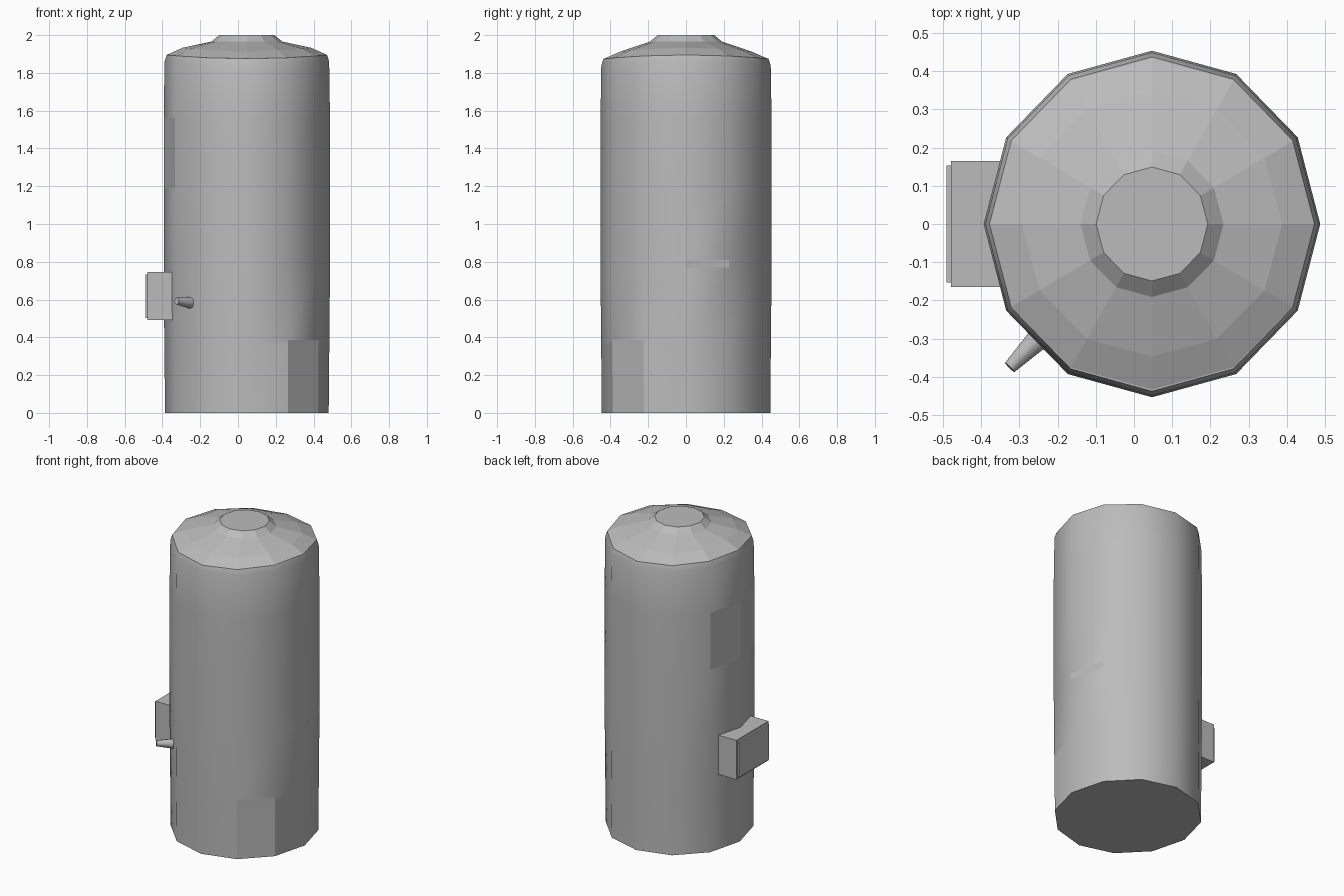
import bpy, bmesh, math
from mathutils import Vector

if "Cube" in bpy.data.objects:
    bpy.data.objects.remove(bpy.data.objects["Cube"], do_unlink=True)

SIDES = 12
CENTRE_X = 0.047

grey = bpy.data.materials.new("light_grey")
grey.use_nodes = True
colour = (0.5, 0.5, 0.5, 1)
grey.diffuse_color = colour
grey.node_tree.nodes["Principled BSDF"].inputs["Base Color"].default_value = colour


def finish(name, bm):
    bmesh.ops.recalc_face_normals(bm, faces=bm.faces)
    mesh = bpy.data.meshes.new(name)
    bm.to_mesh(mesh)
    bm.free()
    mesh.materials.append(grey)
    obj = bpy.data.objects.new(name, mesh)
    bpy.context.collection.objects.link(obj)
    return obj


def lathe(name, profile, wide, deep, dip=0.0):
    """Stack twelve-sided rings of (radius factor, height) and cap both ends."""
    bm = bmesh.new()
    rings = []
    for r, z in profile:
        ring = []
        for i in range(SIDES):
            a = math.tau * i / SIDES
            drop = dip * math.sin(a) ** 2 if 1.8 < z < 1.95 else 0
            ring.append(bm.verts.new((CENTRE_X + wide * r * math.cos(a),
                                      deep * r * math.sin(a), z - drop)))
        rings.append(ring)
    for low, high in zip(rings, rings[1:]):
        for i in range(SIDES):
            j = (i + 1) % SIDES
            bm.faces.new((low[i], low[j], high[j], high[i]))
    bm.faces.new(rings[0][::-1])
    bm.faces.new(rings[-1])
    return bm


# Tank wall: smooth, with a few flat access panels on single facets
wall = [(0.985, 0), (0.985, 0.035), (0.992, 0.36), (0.993, 0.385), (1, 0.77),
        (1, 0.81), (1, 1.19), (1, 1.56), (0.99, 1.86), (0.965, 1.895)]
bm = lathe("tank_wall", wall, 0.44, 0.453, 0.02)
panels = [(315, 0, 0.385), (165, 1.19, 1.56), (195, 1.19, 1.56), (15, 0.77, 0.81)]
for f in bm.faces:
    c = f.calc_center_median()
    angle = math.degrees(math.atan2(c.y, c.x - CENTRE_X)) % 360
    is_panel = any(abs(angle - a) < 5 and lo < c.z < hi for a, lo, hi in panels)
    f.smooth = len(f.verts) == 4 and not is_panel
for e in bm.edges:
    if any(len(f.verts) > 4 for f in e.link_faces):
        e.smooth = False
finish("tank_wall", bm)

# Faceted roof rising to a short flat-topped neck
roof = [(0.425, 1.895), (0.34, 1.933), (0.187, 1.966), (0.146, 2.0)]
bm = lathe("tank_roof", roof, 1, 1.02, 0.02)
finish("tank_roof", bm)

# Control box on the side, with softened outer edges
bm = bmesh.new()
bmesh.ops.create_cube(bm, size=1)
for v in bm.verts:
    v.co = (-0.395 + v.co.x * 0.19, v.co.y * 0.33, 0.618 + v.co.z * 0.255)
outer = [e for e in bm.edges if all(v.co.x < -0.45 for v in e.verts)]
bmesh.ops.bevel(bm, geom=outer, offset=0.012, segments=2, affect='EDGES')
finish("control_box", bm)

# Tapered drain spout
start, end = Vector((-0.235, -0.285, 0.58)), Vector((-0.325, -0.375, 0.592))
axis = end - start
bm = bmesh.new()
bmesh.ops.create_cone(bm, cap_ends=True, segments=10, radius1=0.034,
                      radius2=0.018, depth=axis.length)
turn = axis.to_track_quat('Z', 'Y')
for v in bm.verts:
    v.co = turn @ v.co + (start + end) / 2
for f in bm.faces:
    f.smooth = len(f.verts) == 4
for e in bm.edges:
    e.smooth = all(len(f.verts) == 4 for f in e.link_faces)
finish("drain_spout", bm)
